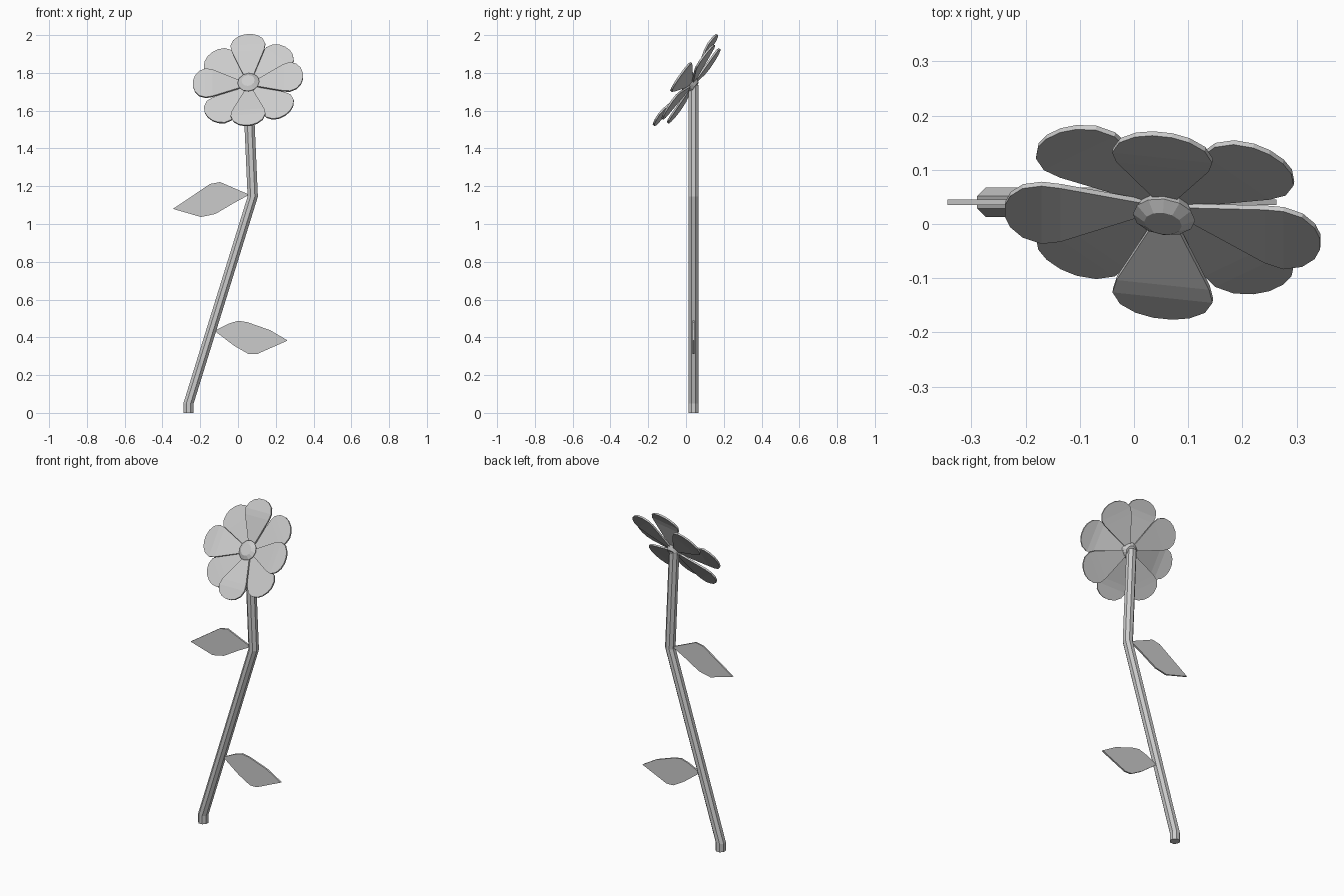
import bpy, bmesh, math
from mathutils import Vector, Matrix

if "Cube" in bpy.data.objects:
    bpy.data.objects.remove(bpy.data.objects["Cube"])


def make(name, bm):
    bmesh.ops.recalc_face_normals(bm, faces=bm.faces)
    me = bpy.data.meshes.new(name)
    bm.to_mesh(me)
    bm.free()
    ob = bpy.data.objects.new(name, me)
    bpy.context.collection.objects.link(ob)
    return ob


def skin(name, rings):
    """Bridge a list of point rings into a capped solid."""
    bm = bmesh.new()
    vr = [[bm.verts.new(p) for p in r] for r in rings]
    n = len(vr[0])
    for a, b in zip(vr, vr[1:]):
        for i in range(n):
            j = (i + 1) % n
            bm.faces.new((a[i], a[j], b[j], b[i]))
    bm.faces.new(vr[0])
    bm.faces.new(vr[-1])
    return make(name, bm)


# Stem: octagonal tube along a bent path
Y = 0.04
path = [(-0.262, 0), (-0.262, 0.05), (0.078, 1.145), (0.052, 1.735)]
rings = []
for x, z in path:
    rings.append([(x + 0.0295 * math.cos(a), Y + 0.0295 * math.sin(a), z)
                  for a in [math.pi / 8 + k * math.pi / 4 for k in range(8)]])
skin("stem", rings)

# Leaves: thin flat plates
leaves = {
    "upper_leaf": [(0.06, 1.155), (-0.095, 1.222), (-0.148, 1.212), (-0.344, 1.08),
                   (-0.196, 1.037), (-0.12, 1.053), (-0.02, 1.112)],
    "lower_leaf": [(-0.125, 0.435), (-0.05, 0.472), (0.0, 0.488), (0.05, 0.48), (0.17, 0.438),
                   (0.263, 0.383), (0.1, 0.311), (0.055, 0.312), (-0.02, 0.355)],
}
for name, pts in leaves.items():
    skin(name, [[(x, Y + d, z) for x, z in pts] for d in (-0.005, 0.005)])

# Flower frame: tilted up and slightly turned
n = Vector((-0.129, -0.82, 0.573)).normalized()
u = Vector((1, -0.105, 0.075))
u = (u - n * u.dot(n)).normalized()
v = n.cross(u)
frame = Matrix.Translation((0.0585, 0.033, 1.737)) @ Matrix((u, v, n)).transposed().to_4x4()

# Petals: strips across the width, bent where the outer half flattens
prof = [(0.03, 0.016), (0.19, 0.086), (0.225, 0.093), (0.26, 0.079), (0.283, 0.05), (0.293, 0.018)]


def petal(name, angle, rise):
    bm = bmesh.new()
    t = 0.005
    rows = []
    for r, w in prof:
        h = rise * min(1, r / 0.21)
        rows.append([bm.verts.new((r, s * w, h + d)) for s, d in ((-1, -t), (1, -t), (1, t), (-1, t))])
    for a, b in zip(rows, rows[1:]):
        for i in range(4):
            j = (i + 1) % 4
            bm.faces.new((a[i], a[j], b[j], b[i]))
    bm.faces.new(rows[0])
    bm.faces.new(rows[-1])
    bmesh.ops.transform(bm, matrix=frame @ Matrix.Rotation(angle, 4, 'Z'), verts=bm.verts)
    make(name, bm)


for k in range(8):
    front = k % 2 == 0
    petal(("front_petal_" if front else "back_petal_") + str(k // 2 + 1),
          k * math.pi / 4, 0.044 if front else 0.008)

# Flower centre: bevelled button
hub = [(0.03, -0.02), (0.045, 0.0), (0.058, 0.025), (0.035, 0.04)]
skin("flower_centre", [[frame @ Vector((r * math.cos(a), r * math.sin(a), h))
                        for a in [i * math.pi / 6 for i in range(12)]] for r, h in hub])
